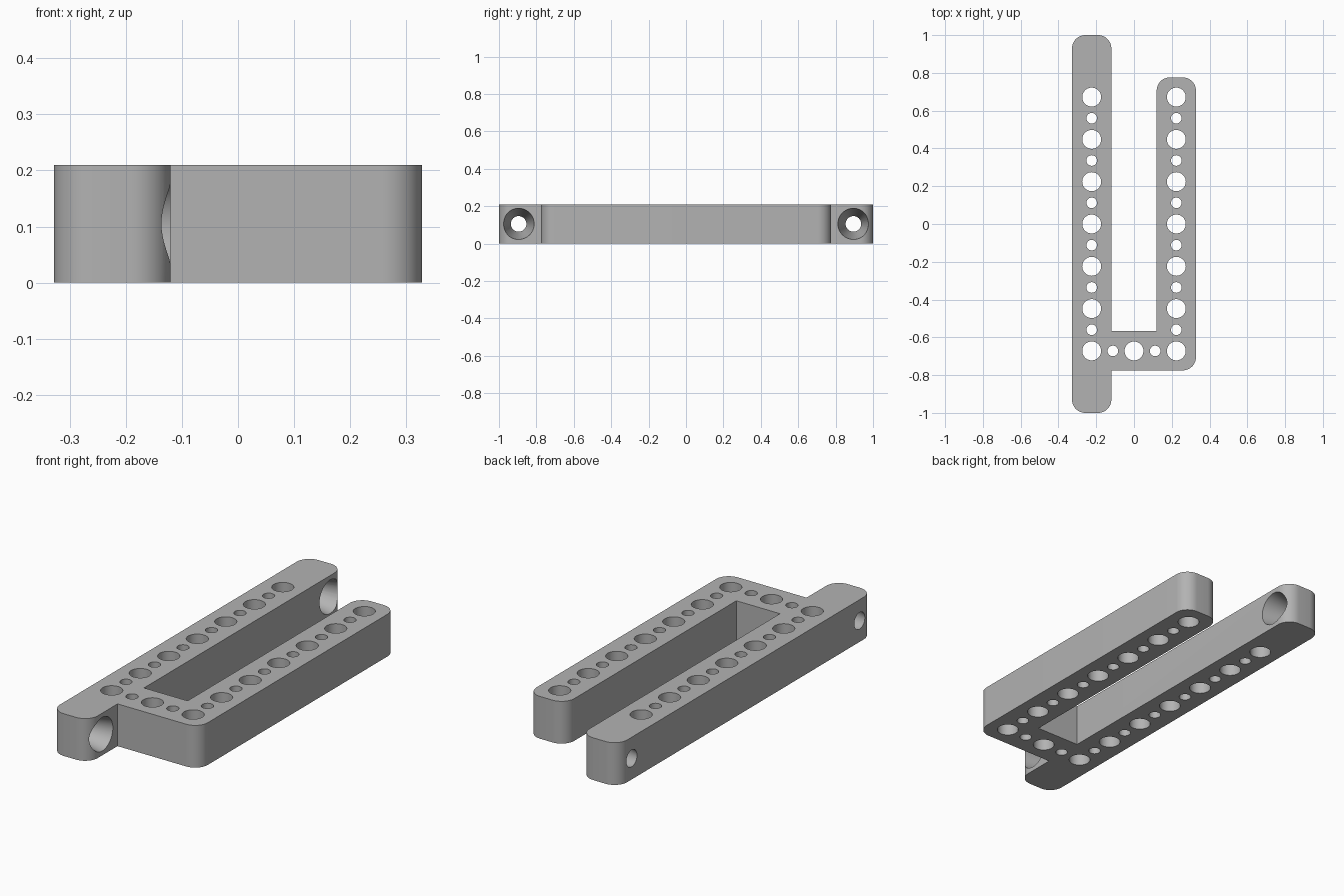
import bpy, bmesh, math
from mathutils import Matrix, Vector

cube = bpy.data.objects.get("Cube")
if cube:
    bpy.data.objects.remove(cube, do_unlink=True)

HEIGHT, HALF, RADIUS, PITCH = 0.21, 0.328, 0.07, 0.224
INNER = 0.12

grey = bpy.data.materials.new("light_grey")
grey.use_nodes = True
grey.diffuse_color = (0.45, 0.45, 0.45, 1)
grey.node_tree.nodes["Principled BSDF"].inputs["Base Color"].default_value = (0.45, 0.45, 0.45, 1)


def make_object(name, bm):
    mesh = bpy.data.meshes.new(name)
    bmesh.ops.recalc_face_normals(bm, faces=bm.faces)
    bm.to_mesh(mesh)
    bm.free()
    mesh.materials.append(grey)
    obj = bpy.data.objects.new(name, mesh)
    bpy.context.collection.objects.link(obj)
    return obj


def rounded(points, steps=12):
    """Replace each flagged right-angle corner with an arc."""
    out = []
    for i, (x, y, soft) in enumerate(points):
        p = Vector((x, y, 0))
        if not soft:
            out.append(p)
            continue
        a = (Vector((*points[i - 1][:2], 0)) - p).normalized() * RADIUS
        b = (Vector((*points[(i + 1) % len(points)][:2], 0)) - p).normalized() * RADIUS
        for k in range(steps + 1):
            t = math.pi / 2 * k / steps
            out.append(p + a * (1 - math.sin(t)) + b * (1 - math.cos(t)))
    return out


# Frame body: long arm, cross bar and short arm as one extruded outline
outline = [(-HALF, -1, 1), (-INNER, -1, 1), (-INNER, -0.775, 0), (HALF, -0.775, 1),
           (HALF, 0.776, 1), (INNER, 0.776, 1), (INNER, -0.567, 0), (-INNER, -0.567, 0),
           (-INNER, 1, 1), (-HALF, 1, 1)]
bm = bmesh.new()
base = bm.faces.new([bm.verts.new(p) for p in rounded(outline)])
top = bmesh.ops.extrude_face_region(bm, geom=[base])["geom"]
bmesh.ops.translate(bm, vec=(0, 0, HEIGHT),
                    verts=[v for v in top if isinstance(v, bmesh.types.BMVert)])
frame = make_object("drilled_frame", bm)

# Drill cutters
bm = bmesh.new()


def drill(matrix, r1, r2, depth):
    bmesh.ops.create_cone(bm, cap_ends=True, segments=48, radius1=r1, radius2=r2,
                          depth=depth, matrix=matrix)


def vertical_hole(x, y, large):
    r = 0.05 if large else 0.028
    drill(Matrix.Translation((x, y, HEIGHT / 2)), r, r, 0.4)


# Alternating large and small holes along both arms and the cross bar
for i in range(13):
    for side in (-1, 1):
        vertical_hole(side * PITCH, (i - 6) * PITCH / 2, i % 2 == 0)
for i in (-1, 0, 1):
    vertical_hole(i * PITCH / 2, -3 * PITCH, i == 0)

# Tapered cross holes at the ends of the long arm, wide toward the inside
for y in (-0.895, 0.895):
    slope, reach = 0.2, 0.148
    drill(Matrix.Translation((-PITCH, y, HEIGHT / 2)) @ Matrix.Rotation(math.pi / 2, 4, 'Y'),
          0.0625 - slope * reach, 0.0625 + slope * reach, 2 * reach)
cutter = make_object("hole_cutter", bm)
cutter.hide_render = True

# Cut the holes and keep the result
mod = frame.modifiers.new("holes", 'BOOLEAN')
mod.operation, mod.solver, mod.object = 'DIFFERENCE', 'EXACT', cutter
bpy.ops.object.select_all(action='DESELECT')
frame.select_set(True)
bpy.context.view_layer.objects.active = frame
bpy.ops.object.modifier_apply(modifier=mod.name)
bpy.data.objects.remove(cutter, do_unlink=True)
bpy.ops.object.shade_smooth_by_angle(angle=math.radians(30))
